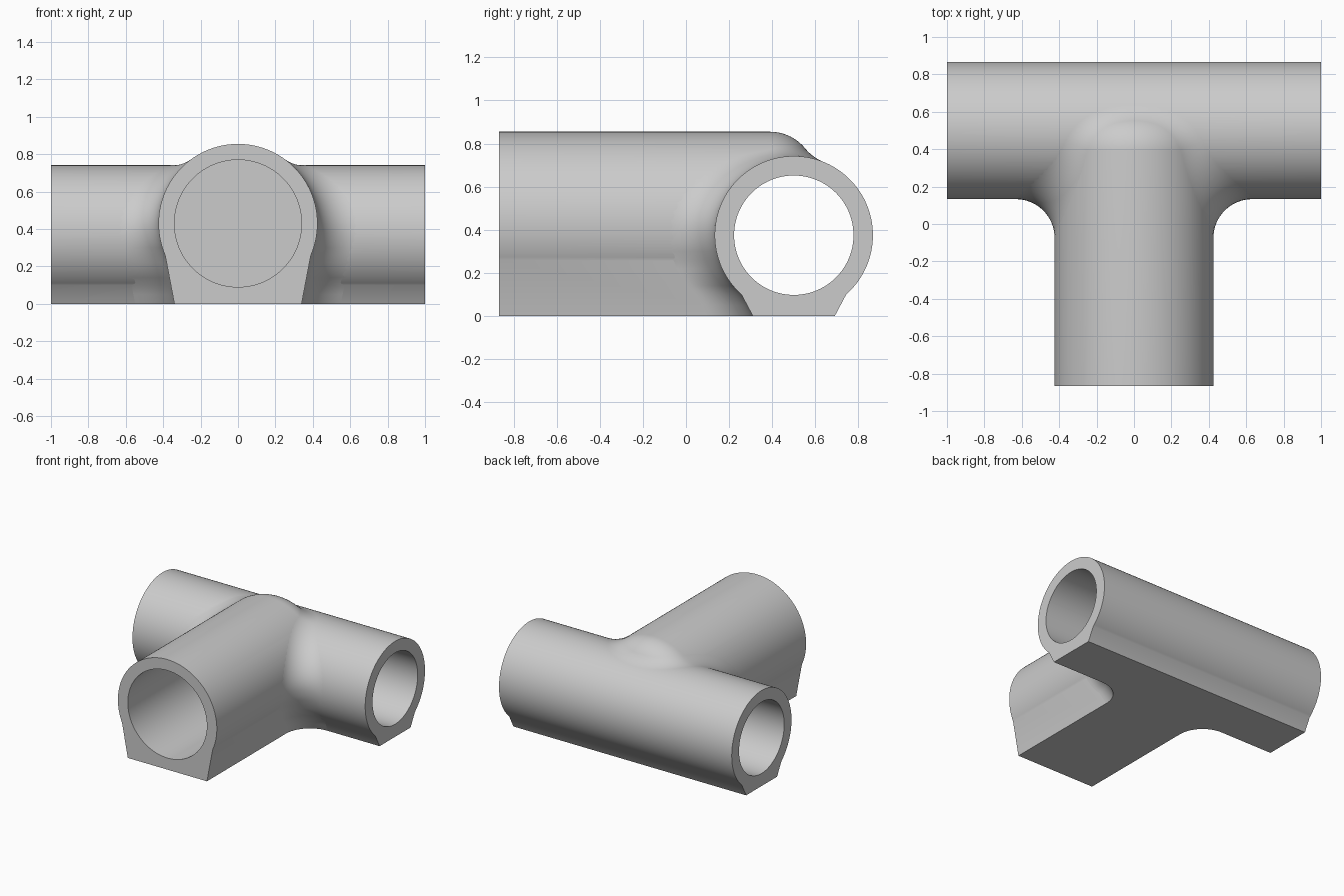
import bpy, bmesh, math
from mathutils import Vector

if "Cube" in bpy.data.objects:
    bpy.data.objects.remove(bpy.data.objects["Cube"])

# Run pipe lies along x, branch pipe lies along y
RUN_Y, RUN_Z, RUN_R, RUN_BORE = 0.5, 0.375, 0.367, 0.277
BR_Z, BR_R, BR_BORE = 0.43, 0.425, 0.34
BR_FRONT, BR_END, BORE_END = -0.867, 0.60, 0.13
RUN_FOOT = (0.19, 0.10)     # half width on the ground, height of crease
BR_FOOT = (0.34, 0.26)
ROUND = FILLET = 0.21

grey = bpy.data.materials.new("plain_grey")
grey.diffuse_color = (0.6, 0.6, 0.6, 1)
grey.use_nodes = True
grey.node_tree.nodes["Principled BSDF"].inputs["Base Color"].default_value = grey.diffuse_color


def make(name, bm):
    me = bpy.data.meshes.new(name)
    bm.to_mesh(me)
    bm.free()
    me.materials.append(grey)
    ob = bpy.data.objects.new(name, me)
    bpy.context.collection.objects.link(ob)
    return ob


def loft(name, rings):
    """Closed solid through rings that have equal point counts."""
    bm = bmesh.new()
    vs = [[bm.verts.new(p) for p in r] for r in rings]
    n = len(vs[0])
    for a, b in zip(vs, vs[1:]):
        for i in range(n):
            j = (i + 1) % n
            bm.faces.new((a[i], a[j], b[j], b[i]))
    bm.faces.new(vs[0])
    bm.faces.new(vs[-1])
    bmesh.ops.recalc_face_normals(bm, faces=bm.faces)
    return make(name, bm)


def half_width(z, cz, r, foot):
    """Half width of the footed round profile at height z."""
    if z >= foot[1]:
        return math.sqrt(r * r - (z - cz) ** 2)
    top = math.sqrt(r * r - (foot[1] - cz) ** 2)
    return foot[0] + (top - foot[0]) * z / foot[1]


def footed_profile(cz, r, foot, n=112):
    """Circle standing on a narrow flat foot, as (across, height) points."""
    a0 = math.asin((foot[1] - cz) / r)
    sweep = math.pi - 2 * a0
    pts = [(r * math.cos(a0 + sweep * i / n), cz + r * math.sin(a0 + sweep * i / n))
           for i in range(n + 1)]
    return pts + [(-foot[0], 0), (foot[0], 0)]


def circle(cz, r, n=96):
    return [(r * math.cos(2 * math.pi * i / n), cz + r * math.sin(2 * math.pi * i / n))
            for i in range(n)]


def along_x(pts, x):
    return [(x, RUN_Y + u, v) for u, v in pts]


def along_y(pts, y, s=1):
    return [(u * s, y, BR_Z + (v - BR_Z) * s) for u, v in pts]


def boolean(target, tool, operation):
    m = target.modifiers.new("cut", 'BOOLEAN')
    m.operation, m.solver, m.object = operation, 'EXACT', tool
    bpy.context.view_layer.objects.active = target
    bpy.ops.object.modifier_apply(modifier=m.name)
    bpy.data.objects.remove(tool)


# Run pipe
prof = footed_profile(RUN_Z, RUN_R, RUN_FOOT)
body = loft("tee_body", [along_x(prof, x) for x in (-1, 1)])

# Branch pipe with a rounded inner end
prof = footed_profile(BR_Z, BR_R, BR_FOOT)
rings = [along_y(prof, BR_FRONT)]
for i in range(17):
    t = math.pi / 2 * i / 16
    rings.append(along_y(prof, BR_END - ROUND + ROUND * math.sin(t),
                         (BR_R - ROUND * (1 - math.cos(t))) / BR_R))
boolean(body, loft("branch", rings), 'UNION')

# Through bore in the run, blind bore in the branch
c = circle(RUN_Z, RUN_BORE)
boolean(body, loft("run_bore", [along_x(c, x) for x in (-1.1, 1.1)]), 'DIFFERENCE')
c = circle(BR_Z, BR_BORE)
boolean(body, loft("branch_bore", [along_y(c, y) for y in (BR_FRONT - 0.1, BORE_END)]),
        'DIFFERENCE')


# Rolling-ball fillet between the pipes
def branch_distance(p):
    """Distance to the rounded branch, and the direction away from it."""
    rad = math.hypot(p.x, p.z - BR_Z)
    a = max(rad - BR_R + ROUND, 0)
    b = max(p.y - BR_END + ROUND, 0)
    n = Vector((p.x / rad * a, b, (p.z - BR_Z) / rad * a))
    return n.length - ROUND, n.normalized()


def ball(phi, x):
    d = RUN_R + FILLET
    return Vector((x, RUN_Y + d * math.cos(phi), RUN_Z + d * math.sin(phi)))


def bisect(f, lo, hi):
    for _ in range(50):
        mid = (lo + hi) / 2
        lo, hi = (mid, hi) if f(mid) < 0 else (lo, mid)
    return (lo + hi) / 2


def arc(center, n1, n2, steps=16):
    """Points on the ball from the branch contact to the run contact."""
    ang = n1.angle(n2)
    return [center - FILLET * (n1 * math.sin(ang * (1 - i / steps))
                               + n2 * math.sin(ang * i / steps)) / math.sin(ang)
            for i in range(steps + 1)]


def low_section(z, side):
    w = half_width(z, BR_Z, BR_R, BR_FOOT)
    y = RUN_Y - half_width(z, RUN_Z, RUN_R, RUN_FOOT)
    cen = Vector((side * (w + FILLET), y - FILLET, z))
    return cen, arc(cen, Vector((side, 0, 0)), Vector((0, -1, 0)))


def ball_section(t):
    phi = phi0 + (math.pi - phi0) * t * t
    x = bisect(lambda v: branch_distance(ball(phi, v))[0] - FILLET, 0, 1)
    cen = ball(phi, math.copysign(x, t))
    n1 = branch_distance(cen)[1]
    return cen, arc(cen, n1, Vector((0, math.cos(phi), math.sin(phi))))


phi0 = -bisect(lambda v: branch_distance(ball(-v, 0))[0] - FILLET, -math.pi / 2, -0.3)
heights = [0, 0.05, 0.10, 0.14, 0.18, 0.22, 0.26, 0.30, 0.34]
sections = [low_section(z, -1) for z in heights]
sections += [ball_section(i / 32) for i in range(-32, 33)]
sections += [low_section(z, 1) for z in reversed(heights)]

bm = bmesh.new()
rows = [[bm.verts.new(p) for p in pts] for _, pts in sections]
for (cen, _), a, b in zip(sections, rows, rows[1:]):
    for i in range(len(a) - 1):
        f = bm.faces.new((a[i], a[i + 1], b[i + 1], b[i]))
        f.normal_update()
        if f.normal.dot(cen - f.calc_center_median()) < 0:
            f.normal_flip()
# Flat underside of the fillet
for row in (rows[0], rows[-1]):
    corner = bm.verts.new((row[0].co.x, row[-1].co.y, 0))
    for p, q in zip(row, row[1:]):
        f = bm.faces.new((corner, p, q))
        f.normal_update()
        if f.normal.z > 0:
            f.normal_flip()
fillet = make("junction_fillet", bm)

# Smooth shading with crisp rims
for ob in (body, fillet):
    bpy.ops.object.select_all(action='DESELECT')
    ob.select_set(True)
    bpy.context.view_layer.objects.active = ob
    bpy.ops.object.shade_smooth_by_angle(angle=math.radians(30))
